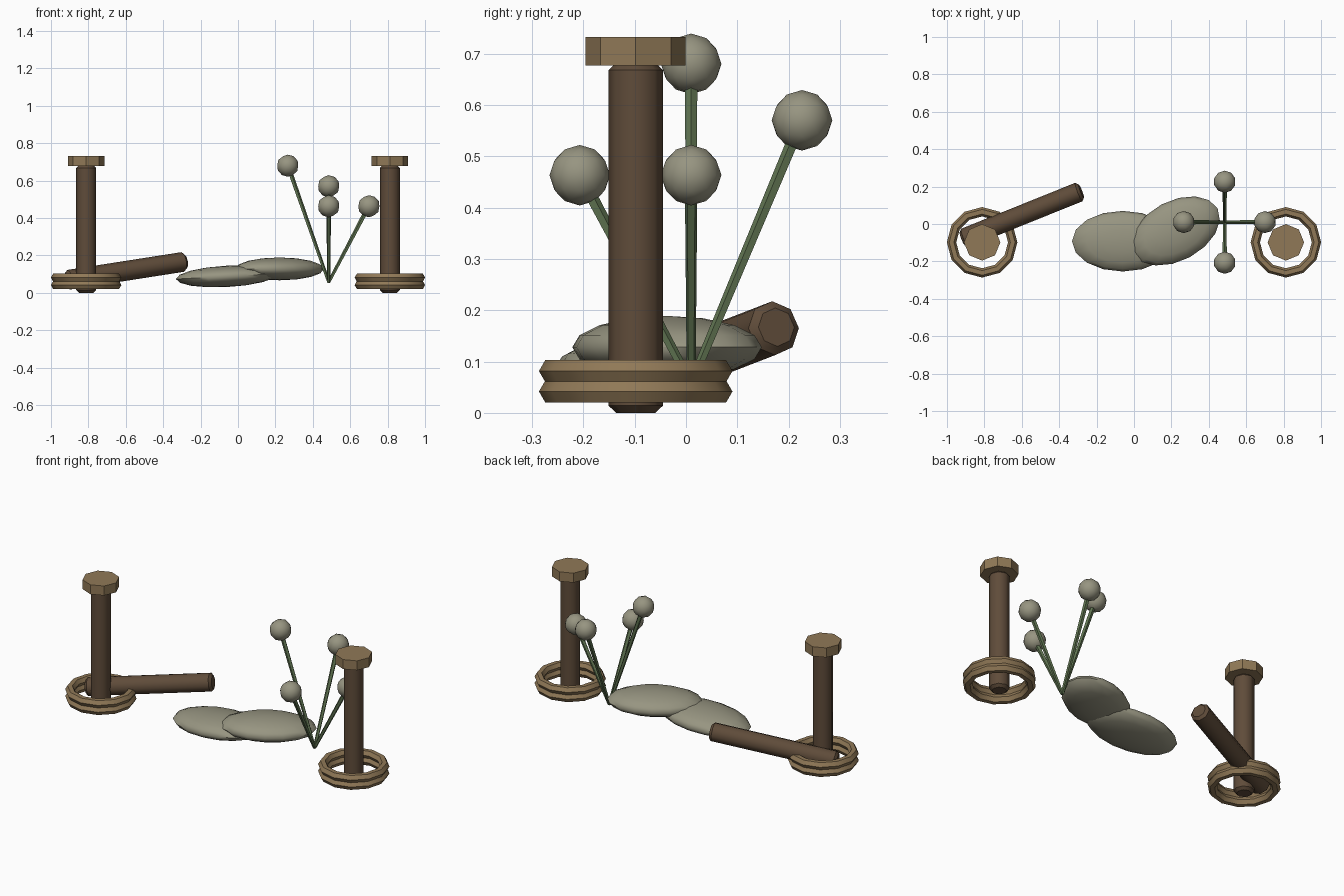
import bpy, math
from mathutils import Vector

cube = bpy.data.objects.get("Cube")
if cube:
    bpy.data.objects.remove(cube)


def material(name, rgb):
    m = bpy.data.materials.new(name)
    m.use_nodes = True
    m.diffuse_color = (*rgb, 1)
    m.node_tree.nodes["Principled BSDF"].inputs["Base Color"].default_value = (*rgb, 1)
    return m


BARK = material("dark bark", (0.115, 0.072, 0.042))
TAN = material("pale wood", (0.28, 0.19, 0.095))
PALE = material("grey green", (0.31, 0.30, 0.22))
GREEN = material("stem green", (0.12, 0.18, 0.085))


def finish(name, mat, angle):
    ob = bpy.context.object
    ob.name = name
    ob.data.materials.append(mat)
    bpy.ops.object.transform_apply(location=False, rotation=False, scale=True)
    bpy.ops.object.shade_smooth_by_angle(angle=math.radians(angle))
    return ob


def rod(name, start, end, r1, r2, sides, mat, angle):
    # Straight prism between two points
    a, b = Vector(start), Vector(end)
    bpy.ops.mesh.primitive_cone_add(vertices=sides, radius1=r1, radius2=r2,
                                    depth=(b - a).length, location=(a + b) / 2,
                                    rotation=(b - a).to_track_quat('Z', 'Y').to_euler())
    return finish(name, mat, angle)


def log(name, start, end):
    # Octagonal log with chamfered ends
    ob = rod(name, start, end, 0.053, 0.053, 8, BARK, 50)
    top = max(v.co.z for v in ob.data.vertices)
    bev = ob.modifiers.new("chamfered ends", 'BEVEL')
    bev.width = 0.014
    bev.limit_method = 'ANGLE'
    bev.angle_limit = math.radians(60)
    return ob


# Two posts with caps and a pair of stacked rings at the foot
Y = -0.098
for side, x in (("right", -0.812), ("left", 0.812)):
    log(side + "_post", (x, Y, 0), (x, Y, 0.682))
    rod(side + "_post_cap", (x, Y, 0.677), (x, Y, 0.732), 0.0975, 0.0975, 8, TAN, 30)
    for level, z in (("lower", 0.0417), ("upper", 0.0815)):
        bpy.ops.mesh.primitive_torus_add(major_segments=12, minor_segments=6,
                                         major_radius=0.1635, minor_radius=0.025,
                                         location=(x, Y, z))
        finish(f"{side}_{level}_ring", TAN, 35)

# Fallen log leaning out of the right ring
log("fallen_log", (-0.918, -0.08, 0.068), (-0.282, 0.176, 0.167))

# Flattened leaf pads
for name, loc, size, rot in (
        ("right_pad", (-0.06, -0.092, 0.088), (0.272, 0.162, 0.057), (0, -3, 0)),
        ("left_pad", (0.222, -0.037, 0.128), (0.255, 0.16, 0.061), (0, 0, 28))):
    bpy.ops.mesh.primitive_uv_sphere_add(segments=16, ring_count=8, radius=1, location=loc,
                                         rotation=[math.radians(a) for a in rot])
    bpy.context.object.scale = size
    finish(name, PALE, 60)

# Spray of stems topped with round buds
base = (0.485, 0.01, 0.055)
buds = {"right": (0.266, 0.01, 0.68), "left": (0.70, 0.01, 0.463),
        "back": (0.485, 0.226, 0.57), "front": (0.485, -0.207, 0.463)}
for side, tip in buds.items():
    rod(side + "_stem", base, tip, 0.009, 0.013, 5, GREEN, 30)
    bpy.ops.mesh.primitive_ico_sphere_add(subdivisions=2, radius=0.059, location=tip)
    finish(side + "_bud", PALE, 40)
